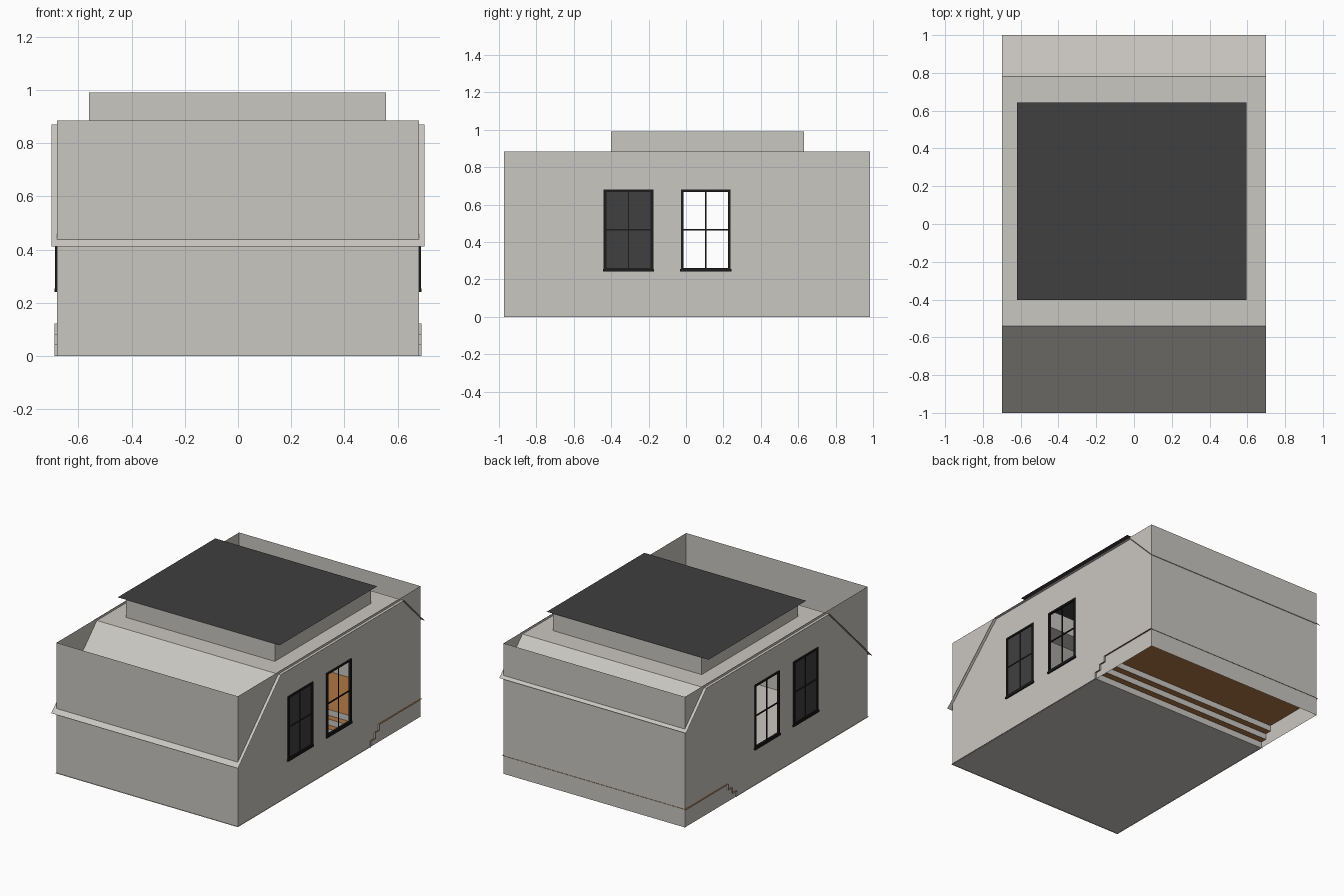
import bpy, bmesh

if "Cube" in bpy.data.objects:
    bpy.data.objects.remove(bpy.data.objects["Cube"])

def mat(name, r, g, b):
    m = bpy.data.materials.new(name)
    m.diffuse_color = (r, g, b, 1)
    m.use_nodes = True
    m.node_tree.nodes["Principled BSDF"].inputs["Base Color"].default_value = m.diffuse_color
    return m

PLASTER = mat("plaster", 0.59, 0.57, 0.535)
WOOD = mat("wood_floor", 0.43, 0.185, 0.058)
GLASS = mat("dark_glass", 0.05, 0.05, 0.05)
FRAME = mat("black_frame", 0.012, 0.012, 0.012)

def sheet(name, quads, mats, pick=lambda f: 0):
    """Thin surface object made of quads, material chosen by a rule."""
    bm = bmesh.new()
    for q in quads:
        bm.faces.new([bm.verts.new(p) for p in q])
    bmesh.ops.remove_doubles(bm, verts=bm.verts, dist=1e-5)
    bmesh.ops.recalc_face_normals(bm, faces=bm.faces)
    for f in bm.faces:
        f.material_index = pick(f)
    me = bpy.data.meshes.new(name)
    bm.to_mesh(me)
    bm.free()
    for m in mats:
        me.materials.append(m)
    ob = bpy.data.objects.new(name, me)
    bpy.context.collection.objects.link(ob)
    return ob

def strip(profile, hx):
    """Sweep a (y, z) profile along x."""
    return [[(-hx, *a), (hx, *a), (hx, *b), (-hx, *b)]
            for a, b in zip(profile, profile[1:])]

def flat(x0, x1, y0, y1, z):
    return [(x0, y0, z), (x1, y0, z), (x1, y1, z), (x0, y1, z)]

def bars(name, boxes, m):
    """Joined boxes given as (x0, x1, y0, y1, z0, z1)."""
    quads = []
    for x0, x1, y0, y1, z0, z1 in boxes:
        b, t = flat(x0, x1, y0, y1, z0), flat(x0, x1, y0, y1, z1)
        quads += [b[::-1], t]
        quads += [[b[i], b[(i + 1) % 4], t[(i + 1) % 4], t[i]] for i in range(4)]
    return sheet(name, quads, [m])

W, Y0, Y1, TOP = 0.68, -0.973, 0.983, 0.885
WIN = [(-0.438, -0.177), (-0.025, 0.236)]
WZ0, WZ1 = 0.25, 0.68

# front and back walls
for name, y in (("front_wall", Y0), ("back_wall", Y1)):
    sheet(name, [[(-W, y, 0), (W, y, 0), (W, y, TOP), (-W, y, TOP)]], [PLASTER])

# side walls with two window openings, windows and panes
ys = [Y0, *WIN[0], *WIN[1], Y1]
zs = [0, WZ0, WZ1, TOP]
for side, s in (("right", 1), ("left", -1)):
    x = s * W
    sheet(side + "_wall",
          [[(x, ys[i], zs[j]), (x, ys[i + 1], zs[j]), (x, ys[i + 1], zs[j + 1]), (x, ys[i], zs[j + 1])]
           for i in range(5) for j in range(3) if not (j == 1 and i in (1, 3))], [PLASTER])
    xa, xb = x - 0.007, x + 0.007
    ma, mb = x - 0.003, x + 0.003
    for n, (a, b) in enumerate(WIN):
        c = (a + b) / 2
        bars(f"{side}_window_frame_{n + 1}", [
            (xa, xb, a - 0.002, a + 0.012, WZ0, WZ1), (xa, xb, b - 0.012, b + 0.002, WZ0, WZ1),
            (xa, xb, a, b, WZ1 - 0.012, WZ1), (xa, xb, a, b, WZ0, WZ0 + 0.012),
            (ma, mb, c - 0.003, c + 0.003, WZ0, WZ1), (ma, mb, a, b, 0.463, 0.471),
            (x - 0.01, x + 0.01, a - 0.006, b + 0.006, 0.242, 0.255)], FRAME)
    a, b = WIN[0]
    sheet(side + "_dark_pane", [[(x, a, WZ0), (x, b, WZ0), (x, b, WZ1), (x, a, WZ1)]], [GLASS])

# ceiling: front slope, back slope and flat part around the skylight opening
CZ, CX, CA, CB = 0.87, 0.70, -0.54, 0.78
SX0, SX1, SY0, SY1, SZ = -0.56, 0.556, -0.40, 0.632, 0.99
sheet("front_slope", strip([(-1, 0.412), (CA, CZ)], CX), [PLASTER])
sheet("back_slope", strip([(CB, CZ), (1, 0.65)], CX), [PLASTER])
sheet("ceiling", [flat(-CX, CX, CA, SY0, CZ), flat(-CX, CX, SY1, CB, CZ),
                  flat(-CX, SX0, SY0, SY1, CZ), flat(SX1, CX, SY0, SY1, CZ)], [PLASTER])

# skylight well and its dark glass
lo, hi = flat(SX0, SX1, SY0, SY1, CZ), flat(SX0, SX1, SY0, SY1, SZ)
sheet("skylight_well", [[lo[i], lo[(i + 1) % 4], hi[(i + 1) % 4], hi[i]] for i in range(4)], [PLASTER])
sheet("skylight_glass", [flat(-0.62, 0.595, -0.403, 0.642, SZ + 0.001)], [GLASS])

# lower floor, then steps with plaster risers and wooden treads
sheet("lower_floor", [flat(-W - 0.005, W + 0.005, -0.98, 0.44, 0.002)], [PLASTER])
steps = [(0.44, 0), (0.44, 0.043), (0.485, 0.043), (0.485, 0.083),
         (0.53, 0.083), (0.53, 0.123), (0.986, 0.123)]
sheet("steps_and_platform", strip(steps, 0.69), [PLASTER, WOOD],
      lambda f: 1 if abs(f.normal.z) > 0.5 else 0)
